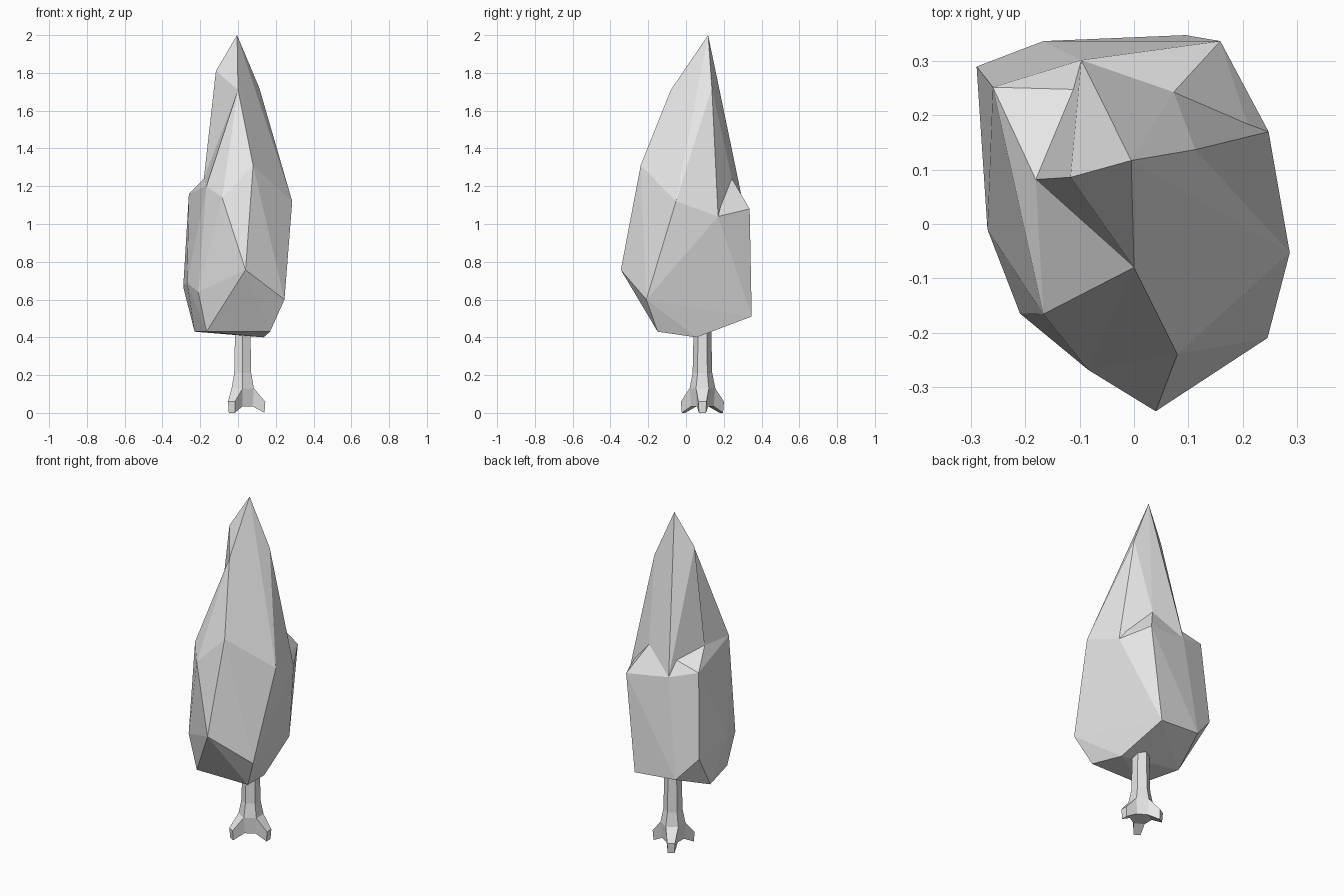
import bpy
import bmesh
import math
from mathutils import Vector, Matrix

default_cube = bpy.data.objects.get("Cube")
if default_cube:
    bpy.data.objects.remove(default_cube, do_unlink=True)

# One plain material for the whole tree
GREY = (0.8, 0.8, 0.8, 1)
material = bpy.data.materials.new("plain light grey")
material.use_nodes = True
material.diffuse_color = GREY
for node in material.node_tree.nodes:
    if node.type == "BSDF_PRINCIPLED":
        node.inputs["Base Color"].default_value = GREY


def finish(name, bm):
    """Turn a bmesh into a flat shaded object."""
    bmesh.ops.recalc_face_normals(bm, faces=bm.faces[:])
    mesh = bpy.data.meshes.new(name)
    bm.to_mesh(mesh)
    bm.free()
    mesh.materials.append(material)
    part = bpy.data.objects.new(name, mesh)
    bpy.context.scene.collection.objects.link(part)
    return part


def faceted_mass(name, points):
    """Wrap a faceted convex skin around the given corner points."""
    bm = bmesh.new()
    for point in points:
        bm.verts.new(point)
    bmesh.ops.convex_hull(bm, input=bm.verts[:])
    loose = [vert for vert in bm.verts if not vert.link_faces]
    bmesh.ops.delete(bm, geom=loose, context="VERTS")
    return finish(name, bm)


# Corners of the foliage, from the tip down to the hem
tip = (-.005, .117, 2)
neck_front, neck_left, neck_right = (0, -.08, 1.71), (.113, .137, 1.72), (-.117, .086, 1.81)

dent_right, dent_back = (-.181, .082, 1.24), (.073, .243, 1.24)
shoulder_back = (-.097, .302, 1.11)
shoulder_back_left, shoulder_back_right = (.159, .337, 1.08), (-.26, .252, 1.16)
shoulder_front_right = (-.167, -.166, 1.2)
shoulder_front = (-.084, -.269, 1.14)
shoulder_front_left = (.08, -.24, 1.31)
shoulder_left, shoulder_left_rear = (.287, -.053, 1.12), (.248, .17, 1.04)

belly = [
    (-.29, .29, .667), (-.27, -.01, .69), (-.21, -.165, .64), (.04, -.345, .757),
    (.246, -.21, .6), (.095, .348, .51), (-.167, .337, .53),
]
hem = [(-.23, .1, .43), (-.167, -.15, .43), (.17, -.15, .43), (.135, .055, .4)]

# Tall spire, cut in where it meets the shoulders
faceted_mass("foliage_spire", [
    tip, neck_front, neck_left, neck_right, dent_right, dent_back,
    shoulder_back, shoulder_front_left, shoulder_left, shoulder_left_rear,
])

# Front slope running from the neck to the front shoulders
faceted_mass("foliage_front_slope", [
    neck_front, dent_right, shoulder_front_right, shoulder_front,
    shoulder_front_left, shoulder_left, shoulder_left_rear,
])

# Broad lower body of the foliage
faceted_mass("foliage_body", [
    dent_right, dent_back, shoulder_back, shoulder_back_left, shoulder_back_right,
    shoulder_front_right, shoulder_front, shoulder_front_left,
    shoulder_left, shoulder_left_rear,
] + belly + hem)

# Six sided trunk: rings of (height, radius), flaring towards the ground
SIDES = 6
AXIS = Vector((.025, .087, 0))
bm = bmesh.new()
rings = []
for height, radius in [(.6, .043), (.21, .052), (.13, .068), (.035, .06)]:
    ring = []
    for side in range(SIDES):
        angle = math.tau * (side - .5) / SIDES
        offset = Vector((math.cos(angle) * radius, math.sin(angle) * radius, height))
        ring.append(bm.verts.new(AXIS + offset))
    rings.append(ring)

root_faces = []
for upper, lower in zip(rings, rings[1:]):
    for side in range(SIDES):
        after = (side + 1) % SIDES
        face = bm.faces.new((upper[side], lower[side], lower[after], upper[after]))
        # Every second face of the lowest band grows into a root
        if lower is rings[-1] and side % 2 == 0:
            root_faces.append((face, math.tau * side / SIDES))
bm.faces.new(rings[0])
bm.faces.new(rings[-1])
bmesh.ops.recalc_face_normals(bm, faces=bm.faces[:])

# Three short roots, tapering outwards and down to the ground
for face, angle in root_faces:
    end = bmesh.ops.extrude_discrete_faces(bm, faces=[face])["faces"][0]
    middle = end.calc_center_median()
    reach = Vector((math.cos(angle), math.sin(angle), 0)) * .062
    drop = Vector((0, 0, .03 - middle.z))
    bmesh.ops.scale(bm, vec=(.62, .62, .62), verts=end.verts[:],
                    space=Matrix.Translation(-middle))
    bmesh.ops.translate(bm, vec=reach + drop, verts=end.verts[:])
bmesh.ops.remove_doubles(bm, verts=bm.verts[:], dist=.0001)
finish("trunk_with_roots", bm)
